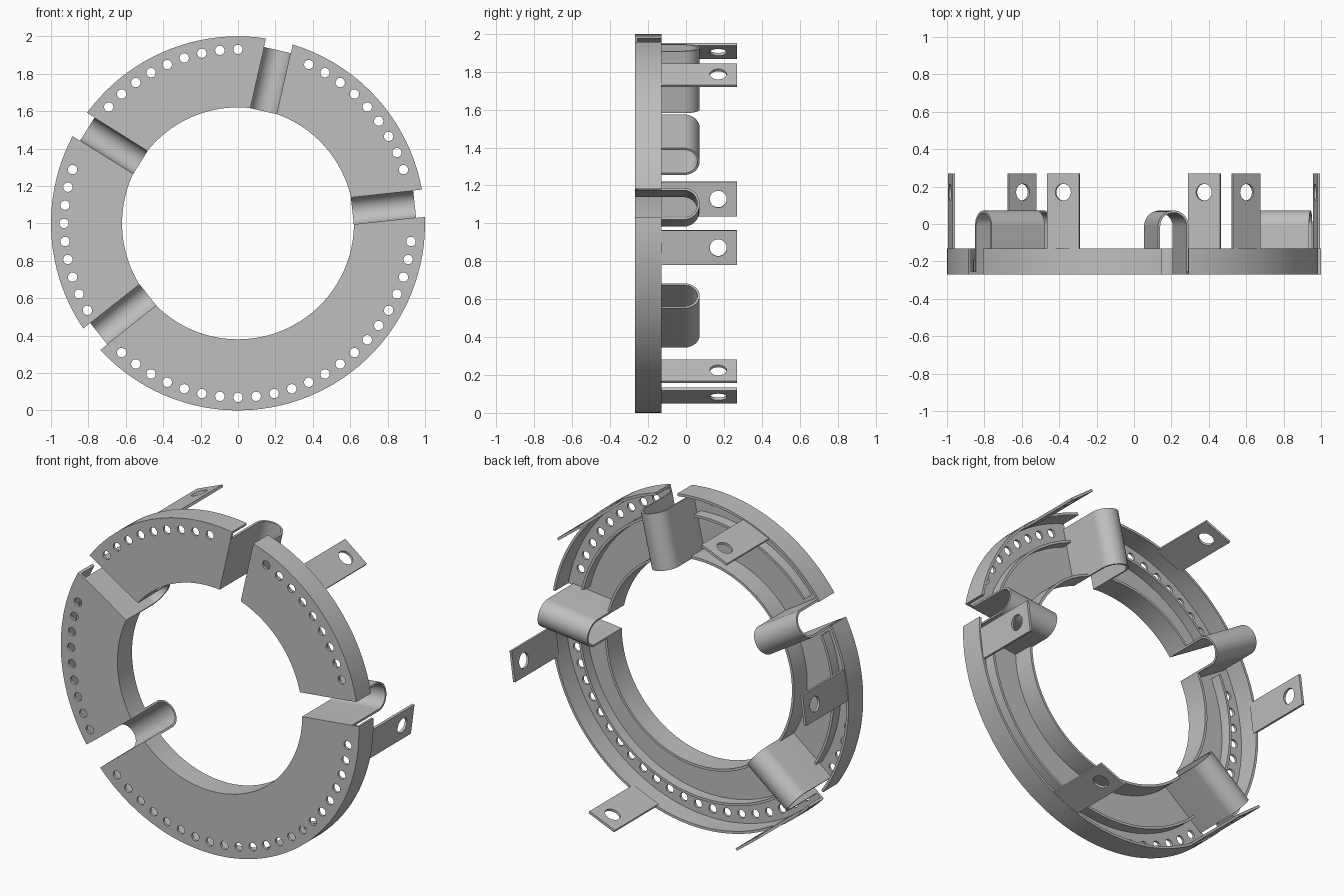
import bpy, math
from math import radians, sin, cos, asin, pi
from mathutils import Matrix, Vector

if "Cube" in bpy.data.objects:
    bpy.data.objects.remove(bpy.data.objects["Cube"])

metal = bpy.data.materials.new("grey_metal")
metal.diffuse_color = (0.52, 0.52, 0.52, 1)
metal.use_nodes = True
metal.node_tree.nodes["Principled BSDF"].inputs["Base Color"].default_value = metal.diffuse_color

CENTRE = Vector((0, 0, 1))
FRONT, BACK = -0.27, -0.13
SLOTS = [6.2, 77.2, 148.0, 218.4]      # radial slot directions, degrees
HALF_SLOT = 0.0735


def plate(name, loops, thickness, matrix):
    """Extrude a flat outline (first loop) with holes (other loops) about local z = 0."""
    cu = bpy.data.curves.new(name, 'CURVE')
    cu.dimensions = '2D'
    cu.fill_mode = 'BOTH'
    cu.extrude = thickness / 2
    for pts in loops:
        sp = cu.splines.new('POLY')
        sp.points.add(len(pts) - 1)
        for p, (x, y) in zip(sp.points, pts):
            p.co = (x, y, 0, 1)
        sp.use_cyclic_u = True
    tmp = bpy.data.objects.new(name + "_outline", cu)
    bpy.context.collection.objects.link(tmp)
    bpy.context.view_layer.update()
    me = bpy.data.meshes.new_from_object(tmp.evaluated_get(bpy.context.evaluated_depsgraph_get()))
    bpy.data.objects.remove(tmp)
    me.name = name
    me.materials.clear()
    me.materials.append(metal)
    me.shade_smooth()
    me.set_sharp_from_angle(angle=radians(30))
    ob = bpy.data.objects.new(name, me)
    ob.matrix_world = matrix
    bpy.context.collection.objects.link(ob)
    return ob


def frame(x, y, z, origin):
    m = Matrix((x, y, z)).transposed().to_4x4()
    m.translation = origin
    return m


def circle(cx, cy, r, n=20):
    return [(cx + r * cos(2 * pi * i / n), cy + r * sin(2 * pi * i / n)) for i in range(n)]


def arc(r, a0, a1, inset):
    """Points along an arc whose ends run parallel to the slots."""
    a0 = radians(a0) + asin(inset / r)
    a1 = radians(a1) - asin(inset / r)
    n = max(4, round((a1 - a0) / radians(3)))
    return [(r * cos(a0 + (a1 - a0) * i / n), r * sin(a0 + (a1 - a0) * i / n)) for i in range(n + 1)]


def sector(name, r0, r1, a0, a1, y0, y1, inset=HALF_SLOT, holes=()):
    outline = arc(r1, a0, a1, inset) + arc(r0, a0, a1, inset)[::-1]
    m = frame((1, 0, 0), (0, 0, 1), (0, -1, 0), CENTRE + Vector((0, (y0 + y1) / 2, 0)))
    plate(name, [outline, *holes], y1 - y0, m)


# Ring segments: front plate with holes, outer wall, inner wall and inner rib
for i, a0 in enumerate(SLOTS):
    a1 = SLOTS[i + 1] if i < 3 else SLOTS[0] + 360
    holes = [circle(0.93 * cos(radians(a)), 0.93 * sin(radians(a)), 0.025)
             for a in range(0, 366, 6) if a0 + 9 < a < a1 - 8]
    sector(f"front_plate_{i}", 0.62, 1.0, a0, a1, FRONT, FRONT + 0.015, holes=holes)
    sector(f"outer_wall_{i}", 0.985, 1.0, a0, a1, FRONT + 0.01, BACK)
    sector(f"inner_wall_{i}", 0.62, 0.635, a0, a1, FRONT + 0.01, BACK)
    sector(f"rib_{i}", 0.845, 0.86, a0, a1, FRONT + 0.01, FRONT + 0.08, inset=0.11)

# U-shaped spring loops bridging the slots
R_IN, R_OUT, TOP = 0.072, 0.084, -0.012
half = lambda r: [(r * cos(pi * k / 24), TOP + r * sin(pi * k / 24)) for k in range(25)]
loop_profile = ([(R_OUT, FRONT + 0.001)] + half(R_OUT) + [(-R_OUT, FRONT + 0.001), (-R_IN, FRONT + 0.001)]
                + half(R_IN)[::-1] + [(R_IN, FRONT + 0.001)])
for i, a in enumerate(SLOTS):
    radial = Vector((cos(radians(a)), 0, sin(radians(a))))
    y = Vector((0, 1, 0))
    m = frame(y.cross(radial), y, radial, CENTRE + radial * 0.7825)
    plate(f"spring_loop_{i}", [loop_profile], 0.335, m)

# Six mounting tabs with a bolt hole each, flush with the outer wall
tab = [(-0.092, -0.15), (0.092, -0.15), (0.092, 0.27), (-0.092, 0.27)]
for i in range(6):
    a = radians(-7.5 + 60 * i)
    radial = Vector((cos(a), 0, sin(a)))
    y = Vector((0, 1, 0))
    m = frame(y.cross(radial), y, radial, CENTRE + radial * 0.984)
    plate(f"mounting_tab_{i}", [tab, circle(0, 0.17, 0.045, 28)], 0.015, m)
